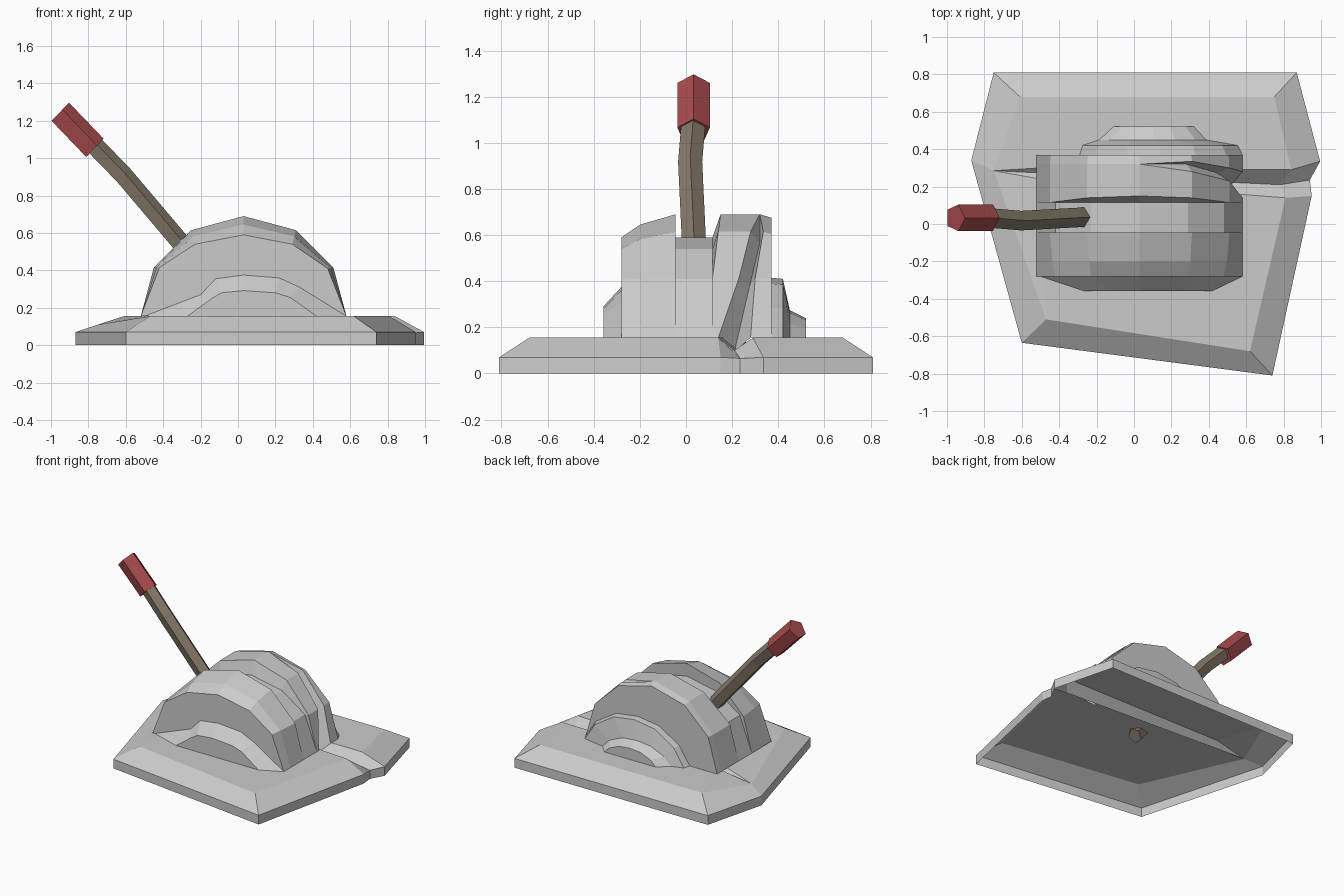
import bpy, bmesh, math
from mathutils import Vector

if "Cube" in bpy.data.objects:
    bpy.data.objects.remove(bpy.data.objects["Cube"])


def make(name, verts, faces, color=None):
    bm = bmesh.new()
    vs = [bm.verts.new(v) for v in verts]
    for f in faces:
        bm.faces.new([vs[i] for i in f])
    bmesh.ops.remove_doubles(bm, verts=bm.verts, dist=0.0005)
    bmesh.ops.recalc_face_normals(bm, faces=bm.faces)
    me = bpy.data.meshes.new(name)
    bm.to_mesh(me)
    bm.free()
    ob = bpy.data.objects.new(name, me)
    bpy.context.collection.objects.link(ob)
    if color:
        mat = bpy.data.materials.new(name + "_color")
        mat.diffuse_color = (*color, 1)
        mat.use_nodes = True
        mat.node_tree.nodes["Principled BSDF"].inputs["Base Color"].default_value = mat.diffuse_color
        me.materials.append(mat)
    return ob


def loft(name, rows, closed=False, caps=(True, True), color=None):
    """Skin equal-length rows of points, optionally capping both ends."""
    n = len(rows[0])
    faces = [(r * n + i, r * n + (i + 1) % n, (r + 1) * n + (i + 1) % n, (r + 1) * n + i)
             for r in range(len(rows) - 1) for i in range(n if closed else n - 1)]
    if caps[0]:
        faces.append(range(n))
    if caps[1]:
        faces.append(range((len(rows) - 1) * n, len(rows) * n))
    return make(name, [p for row in rows for p in row], faces, color)


# base: stone slab with chamfered rim, open underneath, split by a crack
outer = [(-.75, .81), (.87, .81), (.995, .335), (.94, .235), (.95, .15),
         (.74, -.81), (-.6, -.635), (-.87, .34)]
lip = [.07, .07, .07, .065, .07, .07, .07, .07]
inner = [(-.61, .68, .155), (.75, .68, .155), (.84, .29, .155), (.78, .21, .1),
         (.81, .14, .155), (.62, -.68, .155), (-.47, -.51, .155), (-.75, .285, .11)]
verts = [(x, y, 0) for x, y in outer] + [(x, y, z) for (x, y), z in zip(outer, lip)]
verts += inner + [(-.5, .3, .155), (-.5, .24, .155)]
faces = [(r + i, r + (i + 1) % 8, r + 8 + (i + 1) % 8, r + 8 + i) for r in (0, 8) for i in range(8)]
a, b, c, d, e, f, g, h, p, q = range(16, 26)
faces += [(a, b, c, p), (a, p, h), (p, c, d, h), (h, d, e, q), (h, q, g), (q, e, f, g)]
make("base", verts, faces)

# housing: faceted half drum with a lever slot and a slanting crack
big = [(-.52, .155), (-.45, .415), (-.25, .615), (.03, .69), (.31, .615), (.51, .415), (.58, .155)]
small = [(-.52, .155), (-.42, .415), (-.23, .54), (.03, .59), (.29, .54), (.48, .41), (.58, .155)]
crack_depth = [(0, 0)] * 4 + [(.03, .05), (.07, .04), (.06, .06)]


def section(ys, t, cut=False):
    if not isinstance(ys, list):
        ys = [ys] * 7
    row = []
    for i, ((x0, z0), (x1, z1)) in enumerate(zip(big, small)):
        dx, dz = crack_depth[i] if cut else (0, 0)
        row.append((x0 + (x1 - x0) * t - dx, ys[i], z0 + (z1 - z0) * t - dz))
    return row


loft("housing", [
    section(-.28, 1), section(-.2, .45), section(-.045, 0),
    section([-.045, -.045, -.05, -.05, -.05, -.045, -.045], 1),
    section(.115, 1),
    section([.115, .115, .14, .15, .14, .115, .115], 0),
    section([.32, .32, .32, .32, .28, .23, .14], 0),
    section([.32, .32, .32, .32, .32, .275, .21], 0, True),
    section([.32, .32, .32, .32, .335, .3, .28], 0),
    section(.37, .15)])

# front_step: sloping arch against the front of the housing
step_out = [(-.5, .155), (-.2, .27), (-.12, .355), (.03, .375), (.22, .36), (.33, .31), (.58, .155)]
step_in = [(-.27, .155), (-.14, .25), (-.09, .28), (.03, .292), (.2, .28), (.28, .255), (.42, .155)]
loft("front_step", [[(x, -.28, z) for x, z in step_out],
                    [(x, -.357, z) for x, z in step_in]], caps=(False, True))

# back_step: two stepped arches against the back of the housing
arch = [(-1, 0), (-.8, .5), (-.42, .9), (0, 1), (.42, .9), (.8, .5), (1, 0)]
steps = [(.37, .145, .435, .26), (.42, .14, .415, .255), (.45, .1, .285, .12), (.52, .105, .215, .085)]
loft("back_step", [[(cx + u * w, y, .155 + v * hgt) for u, v in arch]
                   for y, cx, w, hgt in steps], caps=(False, True))


# lever and handle: bent five-sided rods
def rod(name, path, r, color):
    perp = Vector((.69, 0, .724))
    side = Vector((0, 1, 0))
    rows = [[Vector(pt) + r * (math.cos(k * math.tau / 5) * perp + math.sin(k * math.tau / 5) * side)
             for k in range(5)] for pt in path]
    return loft(name, rows, closed=True, color=color)


rod("lever", [(.03, .045, .11), (-.31, .035, .545), (-.615, .018, .905), (-.79, .033, 1.085)],
    .055, (.23, .19, .14))
rod("handle", [(-.77, .033, 1.05), (-.955, .033, 1.243)], .0745, (.40, .07, .075))
